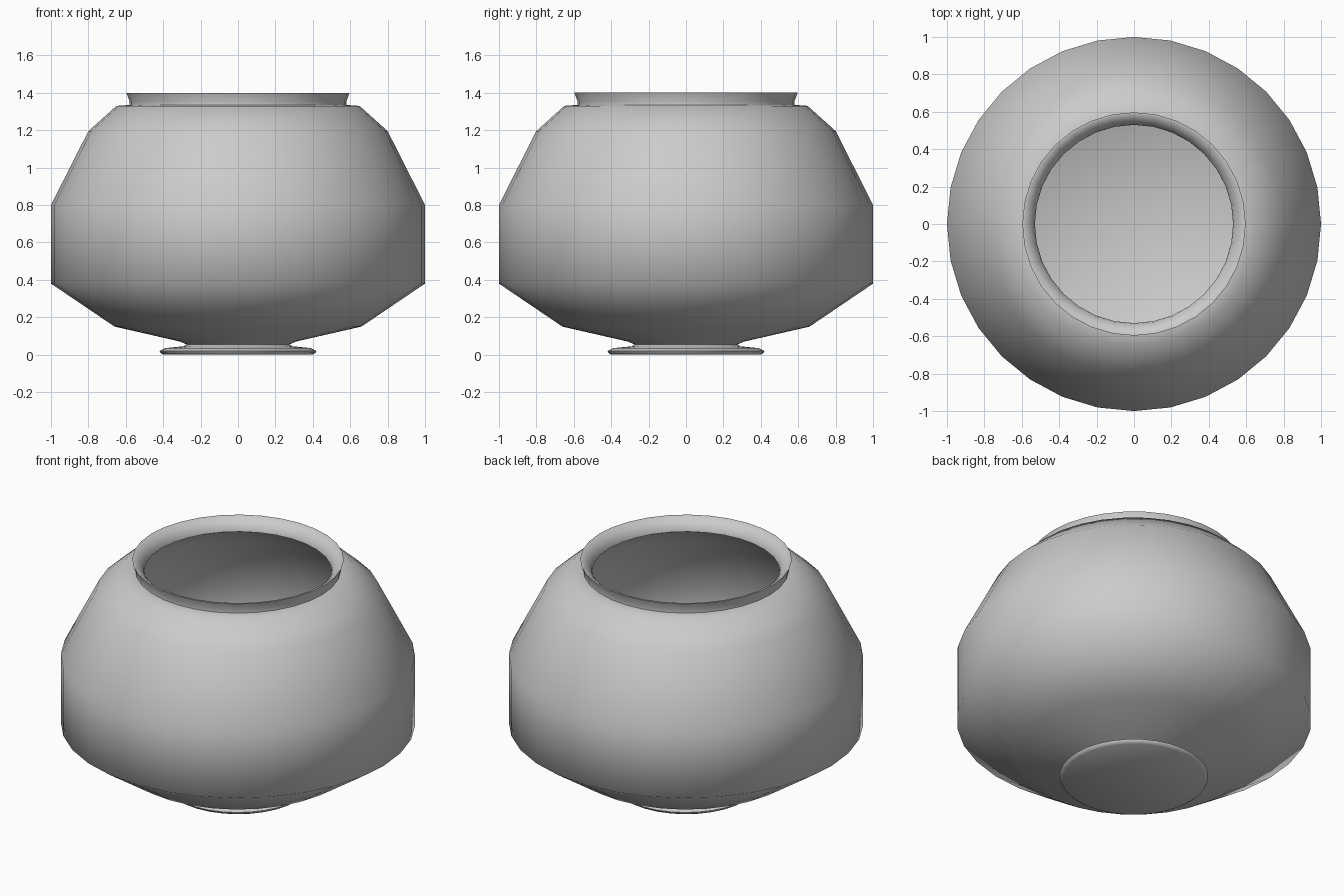
import bpy, bmesh, math

if "Cube" in bpy.data.objects:
    bpy.data.objects.remove(bpy.data.objects["Cube"])

SIDES = 32


def lathe(name, profile, sharp_deg):
    """Spin an (r, z) profile round z; r = 0 points become poles."""
    bm = bmesh.new()
    rings = []
    for r, z in profile:
        if r == 0:
            rings.append([bm.verts.new((0, 0, z))] * SIDES)
        else:
            rings.append([bm.verts.new((r * math.cos(2 * math.pi * i / SIDES),
                                        r * math.sin(2 * math.pi * i / SIDES), z))
                          for i in range(SIDES)])
    for a, b in zip(rings, rings[1:]):
        for i in range(SIDES):
            j = (i + 1) % SIDES
            corners = list(dict.fromkeys((a[i], a[j], b[j], b[i])))
            bm.faces.new(corners)
    bmesh.ops.recalc_face_normals(bm, faces=bm.faces)
    mesh = bpy.data.meshes.new(name)
    bm.to_mesh(mesh)
    bm.free()
    obj = bpy.data.objects.new(name, mesh)
    bpy.context.collection.objects.link(obj)
    bpy.ops.object.select_all(action='DESELECT')
    obj.select_set(True)
    bpy.context.view_layer.objects.active = obj
    bpy.ops.object.shade_smooth_by_angle(angle=math.radians(sharp_deg))
    return obj


# One closed skin: foot, outer wall, flared lip, then the inner wall
lathe("bowl", [
    # foot
    (0, 0.0), (0.40, 0.0), (0.415, 0.01), (0.42, 0.02), (0.39, 0.035),
    (0.29, 0.045), (0.275, 0.055), (0.31, 0.07),
    # outer wall and shoulder
    (0.66, 0.15), (1.0, 0.38), (1.0, 0.80), (0.80, 1.195), (0.65, 1.33),
    # lip
    (0.58, 1.335), (0.58, 1.355), (0.597, 1.40), (0.585, 1.40),
    (0.555, 1.375), (0.535, 1.35), (0.53, 1.325),
    # inner wall
    (0.62, 1.28), (0.76, 1.16), (0.95, 0.78), (0.95, 0.41), (0.64, 0.20),
    (0, 0.08),
], 70)
